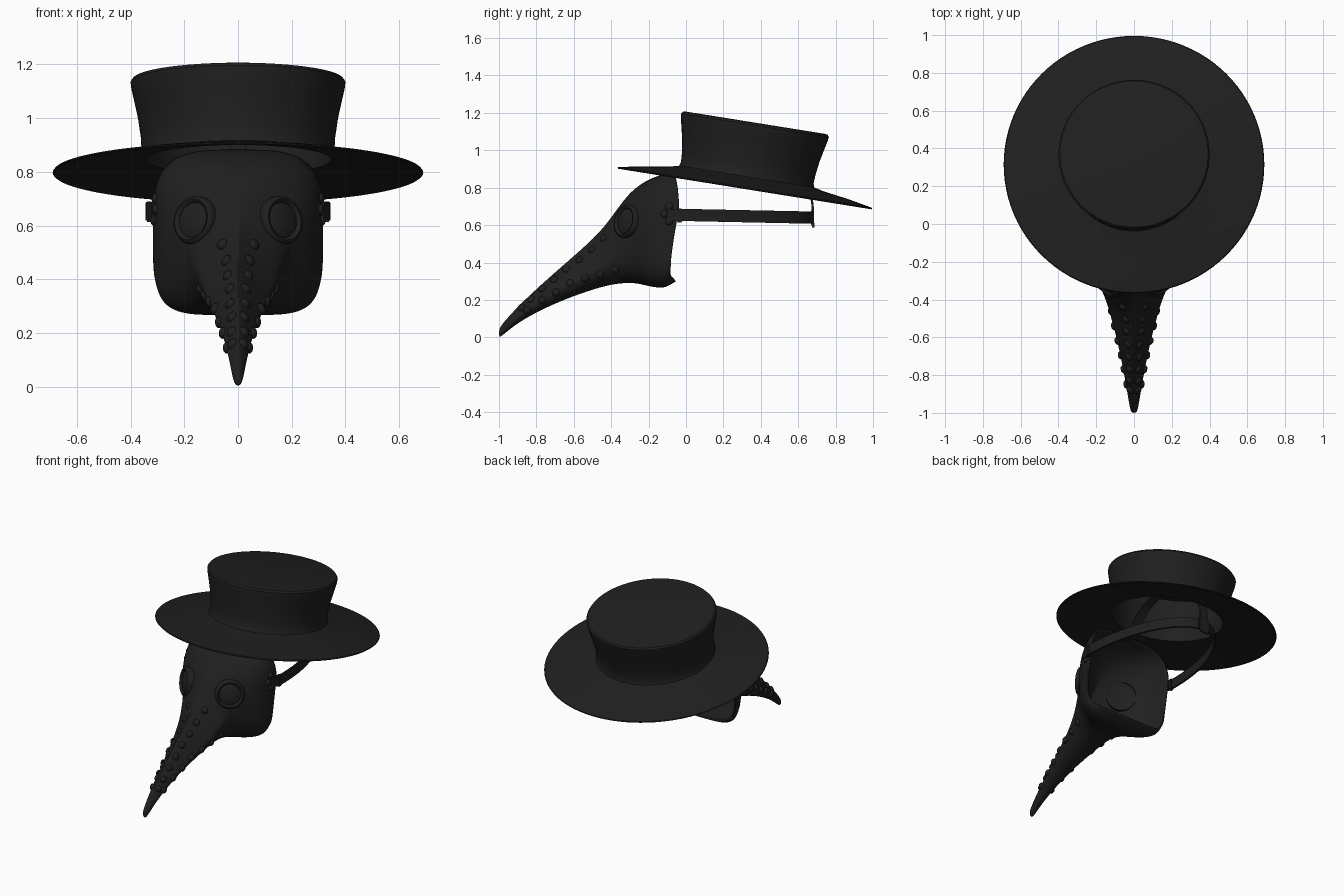
import bpy, bmesh, math
from mathutils import Vector, Matrix

if "Cube" in bpy.data.objects:
    bpy.data.objects.remove(bpy.data.objects["Cube"])

black = bpy.data.materials.new("black_leather")
black.diffuse_color = (0.014, 0.014, 0.014, 1)
black.use_nodes = True
black.node_tree.nodes["Principled BSDF"].inputs["Base Color"].default_value = black.diffuse_color


def make(name, bm, angle=40):
    bmesh.ops.recalc_face_normals(bm, faces=bm.faces)
    me = bpy.data.meshes.new(name)
    bm.to_mesh(me)
    bm.free()
    ob = bpy.data.objects.new(name, me)
    bpy.context.collection.objects.link(ob)
    me.materials.append(black)
    bpy.ops.object.select_all(action='DESELECT')
    ob.select_set(True)
    bpy.context.view_layer.objects.active = ob
    bpy.ops.object.shade_smooth_by_angle(angle=math.radians(angle))
    return ob


def lathe(bm, profile, segs, matrix):
    """Revolve (radius, height) points about local z."""
    rings = []
    for r, h in profile:
        n = 1 if r == 0 else segs
        rings.append([bm.verts.new(matrix @ Vector((r * math.cos(2 * math.pi * i / segs),
                                                    r * math.sin(2 * math.pi * i / segs), h)))
                      for i in range(n)])
    for a, b in zip(rings, rings[1:]):
        for i in range(segs):
            j = (i + 1) % segs
            quad = [a[i % len(a)], a[j % len(a)], b[j % len(b)], b[i % len(b)]]
            bm.faces.new(list(dict.fromkeys(quad)))


def lerp_table(table, v):
    for (a, p), (b, q) in zip(table, table[1:]):
        if v <= b:
            return p + (q - p) * max(0, (v - a) / (b - a))
    return table[-1][1]


def ribbon(name, pts, across, width, thick):
    """Flat strap swept along a path, its width along a fixed direction."""
    bm = bmesh.new()
    pts = [Vector(p) for p in pts]
    across = Vector(across)
    rings = []
    for i, p in enumerate(pts):
        tan = (pts[min(i + 1, len(pts) - 1)] - pts[max(i - 1, 0)]).normalized()
        nor = tan.cross(across).normalized()
        rings.append([bm.verts.new(p + across * width / 2 * s + nor * thick / 2 * t)
                      for s, t in ((-1, -1), (1, -1), (1, 1), (-1, 1))])
    for a, b in zip(rings, rings[1:]):
        for i in range(4):
            bm.faces.new((a[i], a[(i + 1) % 4], b[(i + 1) % 4], b[i]))
    bm.faces.new(rings[0])
    bm.faces.new(rings[-1])
    return make(name, bm)


def box(name, loc, size):
    bm = bmesh.new()
    bmesh.ops.create_cube(bm, size=1, matrix=Matrix.Translation(loc) @ Matrix.Diagonal((*size, 1)))
    bmesh.ops.bevel(bm, geom=bm.edges[:], offset=0.005, segments=2, affect='EDGES')
    return make(name, bm)


# Hat: hollow crown and drooping brim, tilted back
bm = bmesh.new()
hat_profile = [(0, .352), (.375, .352), (.392, .349), (.4, .338), (.398, .318), (.386, .265),
               (.372, .2), (.362, .13), (.359, .08), (.366, .06), (.42, .047), (.55, .028),
               (.686, .002), (.69, -.003), (.685, -.007), (.55, .018), (.42, .036), (.347, .046),
               (.349, .12), (.36, .2), (.375, .27), (.385, .335), (0, .337)]
lathe(bm, hat_profile, 96, Matrix.Translation((0, .315, .80)) @ Matrix.Rotation(math.radians(-9.1), 4, 'X'))
make("hat", bm)

# Mask: sections along y (y, top, bottom, half width, widest height, top power, bottom power)
sections = [(-1.0, .042, .0, .012, .5, 2, 2), (-.985, .07, .006, .02, .45, 1.8, 2),
            (-.9, .165, .08, .034, .4, 1.4, 2), (-.75, .305, .16, .06, .38, 1.2, 2),
            (-.6, .435, .222, .093, .35, 1.1, 2), (-.46, .56, .268, .131, .35, 1.1, 2),
            (-.38, .67, .285, .157, .42, 1.4, 2.2), (-.31, .765, .292, .192, .48, 1.9, 2.5),
            (-.25, .815, .287, .24, .5, 2.4, 3), (-.19, .85, .27, .285, .5, 2.9, 4),
            (-.125, .872, .263, .308, .5, 3.3, 5), (-.10, .878, .272, .313, .5, 3.4, 5),
            (-.06, .884, .298, .318, .5, 3.5, 5)]
back_edge = [(.30, -.055), (.33, -.083), (.5, -.078), (.68, -.035), (.80, -.045), (.885, -.06)]
bm = bmesh.new()
N = 40
rings = []
for k, (y, zt, zb, hw, f, nt, nb) in enumerate(sections):
    zw = zb + f * (zt - zb)
    ring = []
    for i in range(N):
        c, s = math.cos(2 * math.pi * i / N), math.sin(2 * math.pi * i / N)
        n = nt if s >= 0 else nb
        h = zt - zw if s >= 0 else zw - zb
        x = hw * math.copysign(abs(c) ** (2 / n), c)
        z = zw + h * math.copysign(abs(s) ** (2 / n), s)
        yy = lerp_table(back_edge, z) if k == len(sections) - 1 else y
        ring.append(bm.verts.new((x, yy, z)))
    rings.append(ring)
for a, b in zip(rings, rings[1:]):
    for i in range(N):
        bm.faces.new((a[i], a[(i + 1) % N], b[(i + 1) % N], b[i]))
bm.faces.new(rings[0])
mask = make("mask", bm, 80)
mod = mask.modifiers.new("smooth", 'SUBSURF')
mod.levels = mod.render_levels = 2
shell = mask.modifiers.new("shell", 'SOLIDIFY')
shell.thickness = 0.01
shell.offset = -1

bpy.context.view_layer.update()
surface = mask.evaluated_get(bpy.context.evaluated_depsgraph_get())


def on_mask(side, y, z):
    """Frame on the mask side with local z along the surface normal."""
    hit, loc, nor, _ = surface.ray_cast(Vector((side, y, z)), Vector((-side, 0, 0)))
    return (loc, nor) if hit else (None, None)


# Rivets: two rows on each side of the beak and a cluster by the temple strap
row_a = [(-.44, .53), (-.505, .47), (-.57, .415), (-.64, .365), (-.705, .31), (-.77, .26),
         (-.83, .205), (-.88, .16)]
row_b = [(-.38, .36), (-.46, .335), (-.54, .315), (-.62, .29), (-.695, .24), (-.77, .2), (-.85, .145)]
temple = [(-.09, .70), (-.115, .66), (-.09, .62)]
dome = [(.022, -.004), (.021, .004), (.015, .01), (.008, .0125), (0, .013)]
bm = bmesh.new()
for side in (1, -1):
    for y, z in row_a + row_b + temple:
        loc, nor = on_mask(side, y, z)
        if loc is not None:
            lathe(bm, dome, 14, Matrix.Translation(loc) @ nor.to_track_quat('Z', 'Y').to_matrix().to_4x4())
make("rivets", bm, 60)

# Goggle eyes: raised ring around a shallow lens
eye = [(.092, -.03), (.091, .006), (.086, .016), (.078, .02), (.07, .016), (.066, .006),
       (.05, .012), (.025, .017), (0, .018)]
for side, label in ((1, "right"), (-1, "left")):
    loc, _ = on_mask(side, -.318, .62)
    if loc is None:
        loc = Vector((side * .17, -.318, .62))
    direction = Vector((side * .62, -.76, .18))
    bm = bmesh.new()
    lathe(bm, eye, 40, Matrix.Translation(loc) @ direction.to_track_quat('Z', 'Y').to_matrix().to_4x4())
    make("eye_" + label, bm, 50)

# Head strap: loop from temple to temple
loop = [(.315, -.1, .655)]
loop += [(.335 * math.cos(t), -.04 + .715 * math.sin(t), .655 - .015 * math.sin(t))
         for t in [math.pi * i / 40 for i in range(41)]]
loop.append((-.315, -.1, .655))
ribbon("head_strap", loop, (0, 0, 1), .065, .014)

# Crown strap: over the head inside the hat and down the back
ctrl = [(-.08, .868), (-.01, .88), (.04, .95), (.12, 1.02), (.26, 1.06), (.42, 1.04),
        (.56, .96), (.645, .83), (.675, .72), (.68, .588)]
path = []
for i in range(len(ctrl) - 1):
    p0, p1, p2, p3 = [Vector(ctrl[min(max(j, 0), len(ctrl) - 1)]) for j in range(i - 1, i + 3)]
    for s in range(5):
        t = s / 5
        q = .5 * (2 * p1 + (p2 - p0) * t + (2 * p0 - 5 * p1 + 4 * p2 - p3) * t * t
                  + (3 * p1 - p0 - 3 * p2 + p3) * t ** 3)
        path.append((0, q.x, q.y))
path.append((0, *ctrl[-1]))
ribbon("crown_strap", path, (1, 0, 0), .06, .012)

# Strap fittings
for side, label in ((1, "right"), (-1, "left")):
    box("temple_buckle_" + label, (side * .331, -.035, .652), (.026, .03, .076))
box("back_buckle", (0, .676, .64), (.085, .018, .085))
